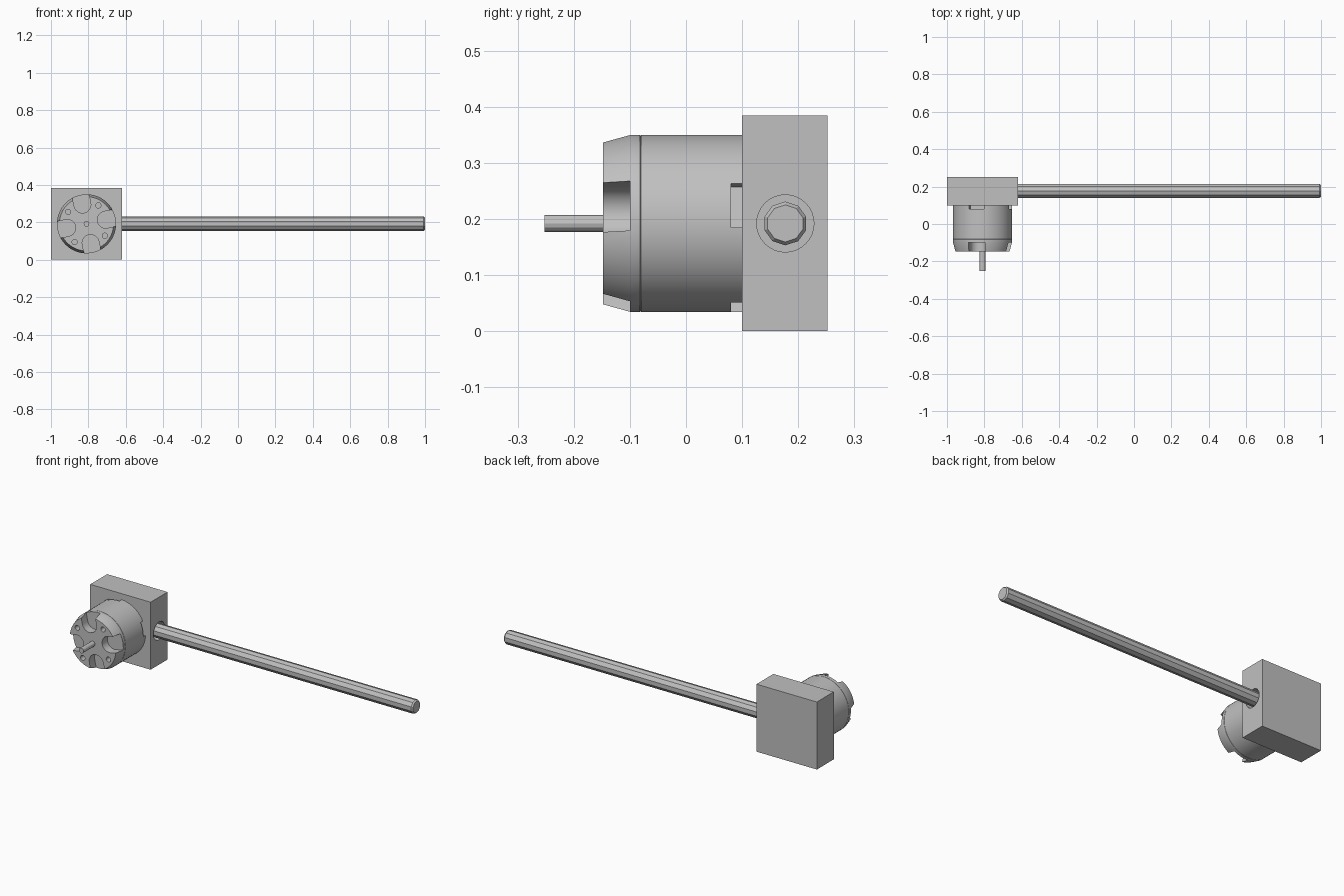
import bpy, bmesh
from math import sin, cos, pi, radians
from mathutils import Vector

if "Cube" in bpy.data.objects:
    bpy.data.objects.remove(bpy.data.objects["Cube"])

grey = bpy.data.materials.new("plain grey")
grey.use_nodes = True
grey.diffuse_color = (0.53, 0.53, 0.53, 1)
grey.node_tree.nodes["Principled BSDF"].inputs["Base Color"].default_value = grey.diffuse_color

MOTOR = Vector((-0.81, 0, 0.192))   # motor axis runs along y
ROD = Vector((0, 0.177, 0.192))     # rod axis runs along x
TILT = radians(12)                  # turn of the slots about the motor axis


def circle(r, n, start=0.0):
    return [(r * cos(start + 2 * pi * i / n), r * sin(start + 2 * pi * i / n)) for i in range(n)]


def loft(bm, sections, axis):
    """Skin a stack of (position, outline) sections along x or y and cap both ends."""
    rings = []
    for pos, outline in sections:
        rings.append([bm.verts.new((a, pos, b) if axis == "y" else (pos, a, b)) for a, b in outline])
    n = len(rings[0])
    for r0, r1 in zip(rings, rings[1:]):
        for i in range(n):
            bm.faces.new((r0[i], r0[(i + 1) % n], r1[(i + 1) % n], r1[i]))
    bm.faces.new(rings[0])
    bm.faces.new(rings[-1])


def finish(name, bm, location, smooth=True):
    bmesh.ops.recalc_face_normals(bm, faces=bm.faces)
    mesh = bpy.data.meshes.new(name)
    bm.to_mesh(mesh)
    bm.free()
    obj = bpy.data.objects.new(name, mesh)
    obj.location = location
    bpy.context.collection.objects.link(obj)
    mesh.materials.append(grey)
    if smooth:
        shade(obj)
    return obj


def activate(obj):
    bpy.ops.object.select_all(action="DESELECT")
    obj.select_set(True)
    bpy.context.view_layer.objects.active = obj


def shade(obj):
    activate(obj)
    bpy.ops.object.shade_smooth_by_angle(angle=radians(25))


def cut(obj, cutter):
    activate(obj)
    mod = obj.modifiers.new("cut", "BOOLEAN")
    mod.operation, mod.solver, mod.object = "DIFFERENCE", "EXACT", cutter
    bpy.ops.object.modifier_apply(modifier=mod.name)
    bpy.data.objects.remove(cutter)


def turned(outline, angle):
    c, s = cos(angle), sin(angle)
    return [(a * c - b * s, a * s + b * c) for a, b in outline]


# Motor can: straight wall, fine groove, tapered front
bm = bmesh.new()
profile = [(-0.148, 0.145), (-0.1, 0.158), (-0.082, 0.158), (-0.081, 0.156), (-0.08, 0.158), (0.1, 0.158)]
loft(bm, [(y, circle(r, 64)) for y, r in profile], "y")
can = finish("motor_can", bm, MOTOR, smooth=False)

# Front vents, rear slots and screw holes
arc = [(0.105 - 0.045 * sin(pi * i / 12), 0.045 * cos(pi * i / 12)) for i in range(13)]
vent = [(0.2, 0.045)] + arc + [(0.2, -0.045)]
slot = [(0.125, 0.04), (0.125, -0.04), (0.2, -0.04), (0.2, 0.04)]
hole = [(a + 0.117, b) for a, b in circle(0.014, 16)]
bm = bmesh.new()
for k in range(4):
    angle = TILT + k * pi / 2
    loft(bm, [(-0.2, turned(vent, angle)), (-0.1, turned(vent, angle))], "y")
    loft(bm, [(0.08, turned(slot, angle)), (0.12, turned(slot, angle))], "y")
    screw = turned(hole, angle + pi / 4)
    loft(bm, [(-0.2, screw), (-0.1, screw)], "y")
cut(can, finish("can_cutter", bm, MOTOR, smooth=False))
shade(can)

# Motor shaft
bm = bmesh.new()
loft(bm, [(-0.252, circle(0.015, 12)), (-0.12, circle(0.015, 12))], "y")
finish("motor_shaft", bm, MOTOR)

# Mounting block with a round socket in its left side
bm = bmesh.new()
square = [(-1, 0), (-0.62, 0), (-0.62, 0.384), (-1, 0.384)]
loft(bm, [(0.1, square), (0.252, square)], "y")
block = finish("mounting_block", bm, (0, 0, 0), smooth=False)
bm = bmesh.new()
loft(bm, [(-0.67, circle(0.051, 32)), (-0.5, circle(0.051, 32))], "x")
cut(block, finish("socket_cutter", bm, ROD, smooth=False))
shade(block)

# Ten-sided rod with a chamfered tip
bm = bmesh.new()
sections = [(-0.69, 0.039), (0.992, 0.039), (1.0, 0.033)]
loft(bm, [(x, circle(r, 10, pi / 2)) for x, r in sections], "x")
finish("arm_rod", bm, ROD)
